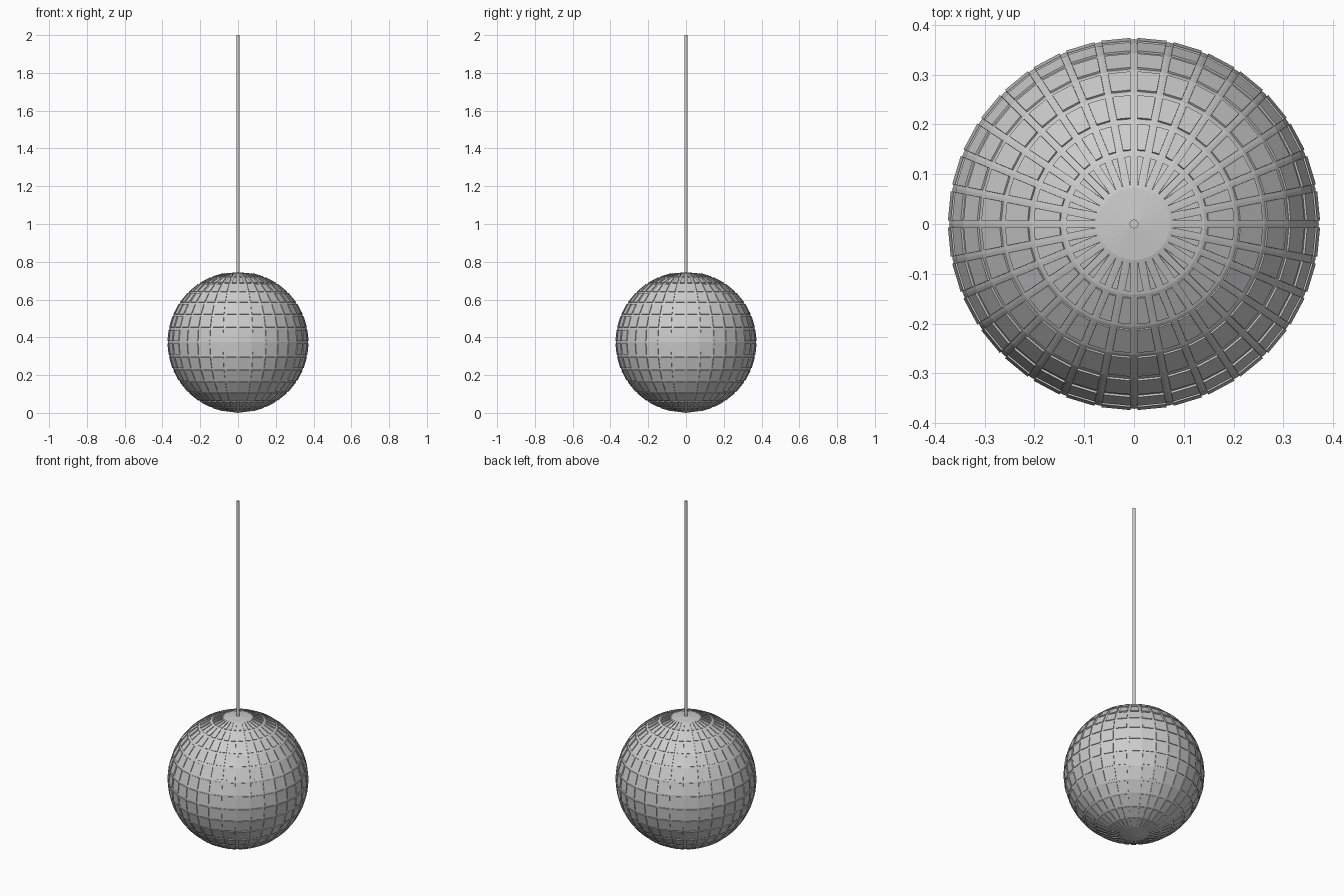
import bpy, bmesh
from mathutils import Matrix

if "Cube" in bpy.data.objects:
    bpy.data.objects.remove(bpy.data.objects["Cube"])

R, CENTRE, GAP, RAISE = 0.371, 0.374, 0.007, 0.004


def add_object(name, bm):
    mesh = bpy.data.meshes.new(name)
    bm.to_mesh(mesh)
    bm.free()
    obj = bpy.data.objects.new(name, mesh)
    bpy.context.collection.objects.link(obj)
    return obj


# mirror ball: faceted sphere whose quads are inset and raised as tiles
bm = bmesh.new()
bmesh.ops.create_uvsphere(bm, u_segments=32, v_segments=16, radius=R)
bm.normal_update()
tiles = [f for f in bm.faces if len(f.verts) == 4]
bmesh.ops.inset_individual(bm, faces=tiles, thickness=GAP, use_even_offset=True)
raised = bmesh.ops.extrude_discrete_faces(bm, faces=tiles)["faces"]
bm.normal_update()
for f in raised:
    bmesh.ops.translate(bm, verts=f.verts[:], vec=f.normal * RAISE)
bmesh.ops.translate(bm, verts=bm.verts[:], vec=(0, 0, CENTRE))
# settle the bottom pole on the floor
min(bm.verts, key=lambda v: v.co.z).co.z = 0.0
add_object("mirror_ball", bm)

# hanging rod
bm = bmesh.new()
bottom, top = 0.73, 2.0
bmesh.ops.create_cone(bm, cap_ends=True, segments=16, radius1=0.009, radius2=0.009,
                      depth=top - bottom,
                      matrix=Matrix.Translation((0, 0, (top + bottom) / 2)))
rod = add_object("hanging_rod", bm)
bpy.context.view_layer.objects.active = rod
rod.select_set(True)
bpy.ops.object.shade_smooth_by_angle()
